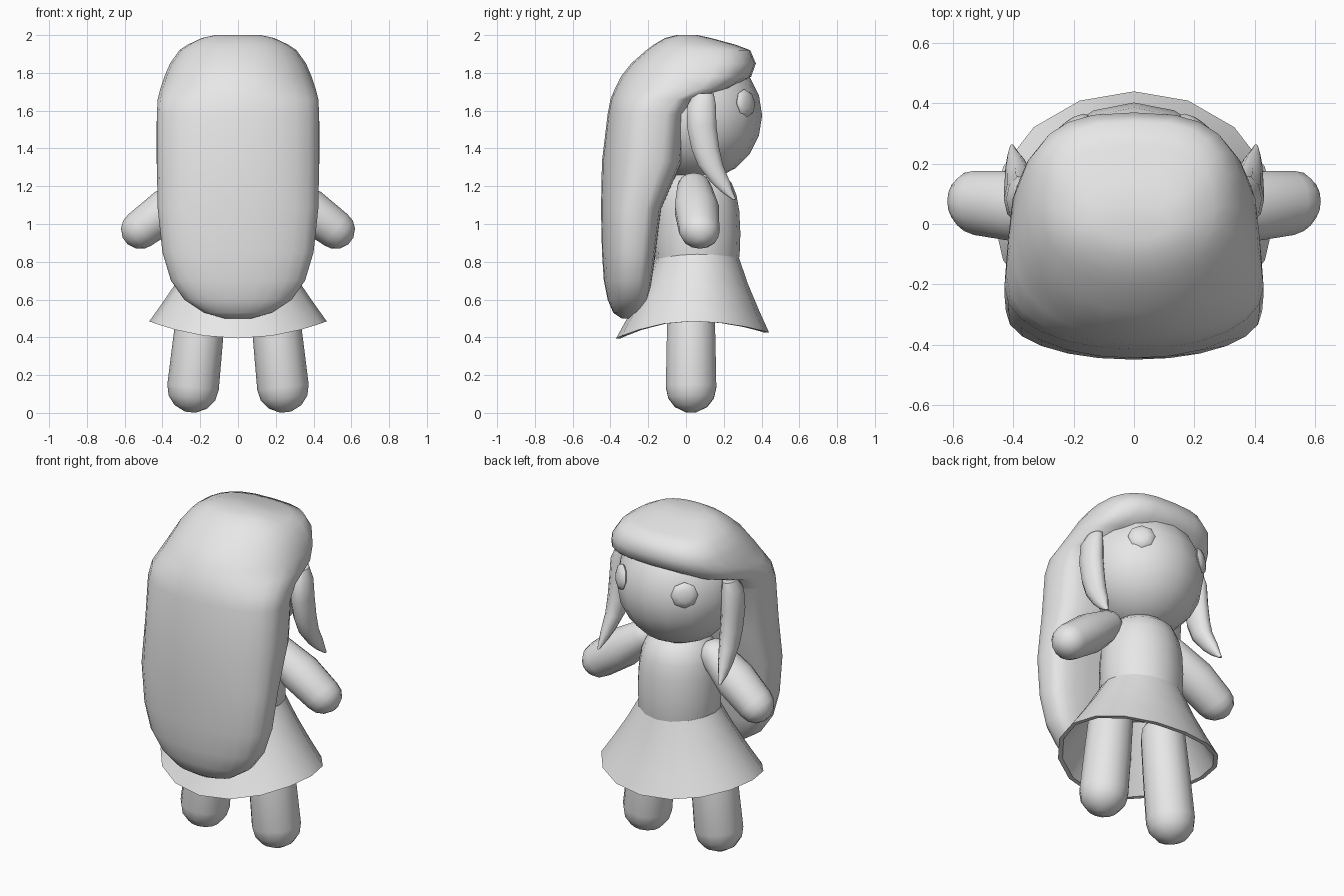
import bpy, bmesh, math
from mathutils import Vector

if "Cube" in bpy.data.objects:
    bpy.data.objects.remove(bpy.data.objects["Cube"])

grey = bpy.data.materials.new("plain_grey")
grey.diffuse_color = (0.8, 0.8, 0.8, 1)
grey.use_nodes = True
grey.node_tree.nodes["Principled BSDF"].inputs["Base Color"].default_value = grey.diffuse_color


def finish(name, bm, angle=50):
    """Turn a bmesh into a smooth-shaded object that keeps sharp edges."""
    bmesh.ops.recalc_face_normals(bm, faces=bm.faces)
    mesh = bpy.data.meshes.new(name)
    bm.to_mesh(mesh)
    bm.free()
    mesh.materials.append(grey)
    for p in mesh.polygons:
        p.use_smooth = True
    mesh.set_sharp_from_angle(angle=math.radians(angle))
    ob = bpy.data.objects.new(name, mesh)
    bpy.context.collection.objects.link(ob)
    return ob


def loft(name, rings, angle=50):
    """Skin a list of equal-length point rings and close both ends."""
    bm = bmesh.new()
    vs = [[bm.verts.new(p) for p in ring] for ring in rings]
    n = len(vs[0])
    for a, b in zip(vs, vs[1:]):
        for i in range(n):
            j = (i + 1) % n
            bm.faces.new((a[i], a[j], b[j], b[i]))
    bm.faces.new(vs[0])
    bm.faces.new(vs[-1])
    return finish(name, bm, angle)


def spow(v, e):
    return math.copysign(abs(v) ** e, v)


def oval(cx, cy, z, rx, ry, n=16, front=2.0, back=2.0):
    """Horizontal ring; front/back exponents above 2 make it squarer."""
    pts = []
    for i in range(n):
        a = 2 * math.pi * i / n
        c, s = math.cos(a), math.sin(a)
        e = 2 / (front if s > 0 else back)
        pts.append(Vector((cx + rx * spow(c, e), cy + ry * spow(s, e), z)))
    return pts


def capsule(name, p0, r0, p1, r1, mid, wide=1.0, n=14):
    """Round-ended limb from p0 to p1, mid radius between; wide stretches y."""
    p0, p1 = Vector(p0), Vector(p1)
    d = (p1 - p0).normalized()
    v = Vector((0, 1, 0))
    u = v.cross(d).normalized()
    rings = []
    for p, r, degs in ((p0, r0, (-80, -50, -25, 0)), ((p0 + p1) / 2, mid, (0,)),
                       (p1, r1, (0, 25, 50, 78))):
        for deg in degs:
            t = math.radians(deg)
            c, k = p + d * r * math.sin(t), r * math.cos(t)
            rings.append([c + u * k * math.cos(2 * math.pi * i / n)
                          + v * k * wide * math.sin(2 * math.pi * i / n) for i in range(n)])
    return loft(name, rings)


def ball(name, centre, radii, normal=(0, 0, 1), u=16, v=10):
    """Ellipsoid whose third radius points along normal."""
    bm = bmesh.new()
    bmesh.ops.create_uvsphere(bm, u_segments=u, v_segments=v, radius=1)
    rot = Vector(normal).to_track_quat('Z', 'Y')
    for w in bm.verts:
        w.co = rot @ Vector([w.co[i] * radii[i] for i in range(3)]) + Vector(centre)
    return finish(name, bm)


# Long hair with fringe: height, back y, front y, half width
hair = [
    (2.0, -.05, .06, .12), (1.985, -.11, .13, .19), (1.95, -.17, .26, .265),
    (1.92, -.21, .34, .31), (1.85, -.29, .37, .36), (1.78, -.345, .345, .39),
    (1.72, -.375, .24, .41), (1.66, -.40, .07, .425), (1.58, -.415, 0, .43),
    (1.33, -.445, -.02, .43), (1.08, -.45, -.13, .425), (.85, -.445, -.16, .40),
    (.70, -.435, -.18, .355), (.60, -.415, -.20, .285), (.53, -.385, -.24, .18),
    (.50, -.34, -.29, .07)]
loft("hair", [oval(0, (b + f) / 2, z, w, (f - b) / 2, 24,
                   2.8 if z > 1.75 else 3.8, 2.1) for z, b, f, w in hair], 70)

# Head and torso
ball("head", (0, .058, 1.575), (.35, .345, .347))
loft("torso", [oval(0, .06, z, r + .008, r) for z, r in
               ((.78, .215), (.84, .224), (.95, .228), (1.07, .222), (1.15, .208),
                (1.22, .18), (1.28, .11))])

# Hollow skirt with a hem that dips at front and back
def skirt_ring(t, inset):
    ring = []
    rx, ry = .235 + .235 * t - inset, .22 + .185 * t - inset
    for i in range(16):
        a = 2 * math.pi * i / 16
        s = math.sin(a)
        dip = (.06 if s > 0 else .09) * s * s
        z = .84 + (.485 - .84) * t - dip * (.3 + .7 * t)
        ring.append(Vector((rx * math.cos(a), .06 - .025 * t + ry * s, z)))
    return ring

loft("skirt", [skirt_ring(t, k) for t, k in
               ((0, 0), (.35, .008), (.7, .006), (1, 0), (1, .025), (.6, .03), (.1, .025))], 40)

# Side locks: height, back y, front y, half thickness, x
lock = [(1.69, .04, .15, .035, .36), (1.63, .005, .162, .054, .37), (1.52, 0, .165, .058, .374),
        (1.40, .025, .18, .056, .376), (1.31, .06, .20, .05, .38), (1.22, .13, .237, .035, .392),
        (1.17, .185, .25, .022, .40), (1.13, .245, .265, .007, .405)]

for s, side in ((1, "right"), (-1, "left")):
    loft("side_lock_" + side, [oval(s * x, (b + f) / 2, z, w, (f - b) / 2, 10)
                               for z, b, f, w, x in lock])
    capsule("arm_" + side, (s * .23, .045, 1.185), .088, (s * .517, .07, .97), .103, .113, 1.06)
    capsule("leg_" + side, (s * .185, .027, .64), .124, (s * .238, .027, .137), .137, .132)
    ball("eye_" + side, (s * .21, .315, 1.64), (.075, .075, .028),
         (s * .61, .78, .12), 8, 6)
